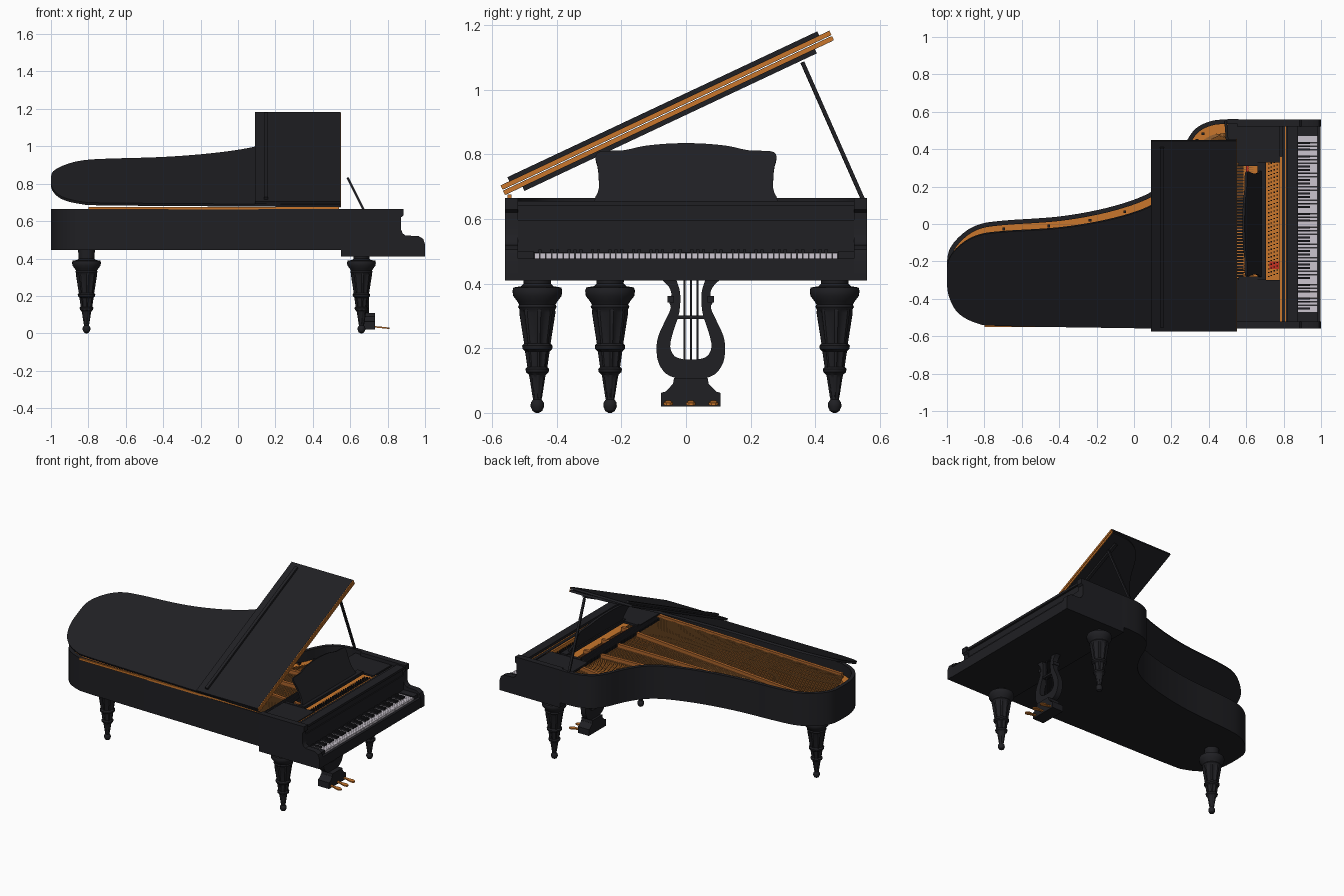
import bpy, bmesh, math
from mathutils import Vector, Matrix

if "Cube" in bpy.data.objects:
    bpy.data.objects.remove(bpy.data.objects["Cube"])

def material(name, r, g, b):
    m = bpy.data.materials.new(name)
    m.diffuse_color = (r, g, b, 1)
    m.use_nodes = True
    m.node_tree.nodes["Principled BSDF"].inputs["Base Color"].default_value = m.diffuse_color
    return m

BLACK = material("black_lacquer", 0.014, 0.014, 0.017)
GOLD = material("gold_wood", 0.58, 0.18, 0.025)
PLATE = material("plate_bronze", 0.42, 0.13, 0.025)
STRING = material("string_copper", 0.3, 0.12, 0.03)
RED = material("red_felt", 0.55, 0.03, 0.015)
IVORY = material("ivory", 0.6, 0.56, 0.62)

def finish(name, bm, mat, matrix=None):
    bmesh.ops.recalc_face_normals(bm, faces=bm.faces)
    bmesh.ops.triangulate(bm, faces=[f for f in bm.faces if len(f.verts) > 4])
    me = bpy.data.meshes.new(name)
    bm.to_mesh(me)
    bm.free()
    me.materials.append(mat)
    me.polygons.foreach_set("use_smooth", [True] * len(me.polygons))
    me.set_sharp_from_angle(angle=math.radians(32))
    ob = bpy.data.objects.new(name, me)
    bpy.context.collection.objects.link(ob)
    if matrix:
        ob.matrix_world = matrix
    return ob

def prism(name, pts, vec, mat, matrix=None):
    """Closed 3D polygon pushed along a vector."""
    bm = bmesh.new()
    f = bm.faces.new([bm.verts.new(p) for p in pts])
    ext = bmesh.ops.extrude_face_region(bm, geom=[f], use_keep_orig=True)
    bmesh.ops.translate(bm, vec=vec, verts=[v for v in ext["geom"] if isinstance(v, bmesh.types.BMVert)])
    return finish(name, bm, mat, matrix)

def boxes(name, spans, mat, matrix=None):
    """One object from (x0, x1, y0, y1, z0, z1) spans."""
    bm = bmesh.new()
    for x0, x1, y0, y1, z0, z1 in spans:
        m = Matrix.Translation(((x0 + x1) / 2, (y0 + y1) / 2, (z0 + z1) / 2))
        bmesh.ops.create_cube(bm, size=1, matrix=m @ Matrix.Diagonal((x1 - x0, y1 - y0, z1 - z0, 1)))
    return finish(name, bm, mat, matrix)

def bars(name, ends, w, h, mat):
    """Thin bars between pairs of points, w wide and h thick."""
    bm = bmesh.new()
    for p, q in ends:
        p, q = Vector(p), Vector(q)
        m = Matrix.Translation((p + q) / 2) @ (q - p).to_track_quat('X', 'Z').to_matrix().to_4x4()
        bmesh.ops.create_cube(bm, size=1, matrix=m @ Matrix.Diagonal(((q - p).length, w, h, 1)))
    return finish(name, bm, mat)

def smooth(pts, n=5):
    """Catmull-Rom curve through 2D points."""
    p = [Vector(a) for a in [pts[0], *pts, pts[-1]]]
    out = []
    for a, b, c, d in zip(p, p[1:], p[2:], p[3:]):
        for k in range(n):
            t = k / n
            out.append(0.5 * (2 * b + (c - a) * t + (2 * a - 5 * b + 4 * c - d) * t * t + (3 * b - a - 3 * c + d) * t ** 3))
    return out + [p[-1]]

def inset(path, d):
    out = []
    for i, p in enumerate(path):
        t = (path[min(i + 1, len(path) - 1)] - path[max(i - 1, 0)]).normalized()
        out.append(p + Vector((t.y, -t.x)) * d)
    return out

def flat(path, z):
    return [(p.x, p.y, z) for p in path]

# Case: curved rim, bottom and soundboard
outline = smooth([(0.56, -0.56), (0, -0.55), (-0.7, -0.537), (-0.84, -0.52), (-0.94, -0.46), (-0.99, -0.36),
                  (-1.0, -0.25), (-0.988, -0.14), (-0.92, -0.055), (-0.83, -0.003), (-0.7, 0.018), (-0.4, 0.04),
                  (-0.15, 0.085), (0.05, 0.15), (0.16, 0.225), (0.23, 0.33), (0.28, 0.44), (0.33, 0.51),
                  (0.41, 0.55), (0.5, 0.56), (0.56, 0.56)])
inner = inset(outline, 0.024)
prism("case_rim", flat(outline + inner[::-1], 0.445), (0, 0, 0.22), BLACK)
prism("case_bottom", flat(outline, 0.445), (0, 0, 0.02), BLACK)
prism("soundboard", flat(inner, 0.56), (0, 0, 0.015), GOLD)
edge = inset(outline, 0.075)
prism("plate_border", flat(inner + edge[::-1], 0.575), (0, 0, 0.02), GOLD)

# Key end: cheeks, key bed, fallboard and rails
cheek = [(0.55, 0.41), (1.0, 0.41), (1.0, 0.475), (0.99, 0.505), (0.965, 0.52), (0.895, 0.523), (0.88, 0.535),
         (0.872, 0.555), (0.872, 0.62), (0.885, 0.63), (0.885, 0.665), (0.55, 0.665)]
for side, y in (("bass", -0.56), ("treble", 0.52)):
    prism(side + "_cheek", [(x, y, z) for x, z in cheek], (0, 0.04, 0), BLACK)
boxes("key_bed", [(0.55, 0.98, -0.52, 0.52, 0.41, 0.46)], BLACK)
boxes("key_slip", [(0.98, 0.998, -0.52, 0.52, 0.41, 0.478)], BLACK)
boxes("key_blocks", [(0.87, 0.98, s * 0.4955 - 0.0245, s * 0.4955 + 0.0245, 0.46, 0.5) for s in (-1, 1)], BLACK)
boxes("fallboard", [(0.835, 0.872, -0.52, 0.52, 0.497, 0.597)], BLACK)
boxes("fallboard_rails", [(0.79, 0.865, -0.52, 0.52, 0.597, 0.64), (0.82, 0.878, -0.52, 0.52, 0.64, 0.655)], BLACK)
boxes("rail_trim", [(0.778, 0.79, -0.52, 0.36, 0.6, 0.636), (0.808, 0.813, -0.52, 0.52, 0.63, 0.6425)], GOLD)

# Keys
pitch = 0.94 / 52
boxes("white_keys", [(0.872, 0.98, -0.47 + i * pitch + 0.0008, -0.47 + (i + 1) * pitch - 0.0008, 0.46, 0.494)
                     for i in range(52)], IVORY)
boxes("black_keys", [(0.872, 0.94, -0.47 + (i + 1) * pitch - 0.005, -0.47 + (i + 1) * pitch + 0.005, 0.48, 0.506)
                     for i in range(51) if i % 7 in (0, 2, 3, 5, 6)], BLACK)

# Pin block, tuning pins, side shelves, dampers
boxes("pin_block", [(0.55, 0.78, -0.52, 0.52, 0.55, 0.6)], GOLD)
boxes("tuning_pins", [(x - 0.004, x + 0.004, y - 0.003, y + 0.003, 0.6, 0.622)
                      for r, x in enumerate((0.72, 0.735, 0.75, 0.765))
                      for y in [-0.28 + 0.02 * i + 0.005 * r for i in range(31)]], BLACK)
boxes("side_shelves", [(0.5, 0.78, 0.33, 0.536, 0.63, 0.642), (0.55, 0.78, -0.536, -0.3, 0.63, 0.642)], BLACK)
boxes("dampers", [(0.52, 0.585, -0.46 + 0.016 * i, -0.449 + 0.016 * i, 0.61, 0.635) for i in range(56)], BLACK)
boxes("damper_felt", [(0.6, 0.612, -0.3, 0.33, 0.6, 0.615), (0.725, 0.775, -0.24, -0.2, 0.6, 0.606)], RED)

# Strings, plate struts and bridge
hitch = [p for p in edge if p.y > -0.1 and p.x < 0.42]
def hitch_at(t):
    f = t * (len(hitch) - 1)
    i = min(int(f), len(hitch) - 2)
    return hitch[i].lerp(hitch[i + 1], f - i)
def treble(t, z):
    e = hitch_at(t)
    return (0.64, -0.25 + 0.76 * t, z), (e.x, e.y, z - 0.005)
def bass(t, z):
    return (0.64, -0.5 + 0.27 * t, z), (-0.86 - 0.06 * math.sin(t * 3.1), -0.44 + 0.32 * t, z)
bars("treble_strings", [treble(i / 69, 0.606) for i in range(70)], 0.004, 0.003, STRING)
bars("bass_strings", [bass(i / 24, 0.616) for i in range(25)], 0.005, 0.004, STRING)
bars("plate_struts", [treble(t, 0.615) for t in (0.02, 0.3, 0.55, 0.8)] + [bass(-0.03, 0.618)], 0.02, 0.03, PLATE)
bridge = [(*(p * 1), 0.588) for p in inset(outline, 0.15) if p.y > -0.15 and -0.85 < p.x < 0.35]
bars("bridge", list(zip(bridge, bridge[1:])), 0.022, 0.026, PLATE)
bars("hitch_felt", [((p.x, p.y, 0.6), (q.x, q.y, 0.6)) for p, q in zip(hitch[:14], hitch[1:14])], 0.012, 0.014, RED)
bars("plate_bolts", [((p.x, p.y, 0.59), (p.x, p.y, 0.606)) for p in inset(outline, 0.045)[50:90:4]], 0.014, 0.014, BLACK)

# Lid with folded front flap, tilted about the bass edge
tilt = (Matrix.Translation((0, -0.56, 0.674)) @ Matrix.Rotation(math.radians(25.2), 4, 'X')
        @ Matrix.Translation((0, 0.56, 0)))
lid_path = [p for p in outline if p.x <= 0.5]
lid_path = [Vector((0.548, -0.56))] + lid_path + [Vector((0.548, 0.56))]
prism("lid", flat(lid_path, 0), (0, 0, 0.015), BLACK, tilt)
boxes("lid_flap", [(0.09, 0.548, -0.56, 0.565, 0.018, 0.033)], BLACK, tilt)
boxes("lid_edges", [(0.548, 0.552, -0.56, 0.565, z, z + 0.013) for z in (0.001, 0.019)], GOLD, tilt)
boxes("lid_battens", [(0.14, 0.16, -0.53, 0.53, 0.033, 0.047), (0.47, 0.49, -0.5, 0.5, -0.014, 0)], BLACK, tilt)
boxes("lid_hinge", [(-0.8, 0.54, -0.552, -0.54, 0.662, 0.676)], GOLD)
bars("lid_prop", [((0.49, 0.55, 0.655), (0.505, 0.36, 1.085))], 0.014, 0.012, BLACK)

# Music desk, leaning back
half = [(0.285, 0.645), (0.28, 0.665), (0.27, 0.69), (0.272, 0.75), (0.28, 0.785), (0.272, 0.803), (0.24, 0.807),
        (0.19, 0.809), (0.13, 0.822), (0.06, 0.829), (0, 0.831)]
desk = smooth(half, 3)
desk = [(p.x, p.y) for p in desk] + [(-p.x, p.y) for p in desk[-2::-1]]
prism("music_desk", [(0.67 - 0.5 * (z - 0.65), y, z) for y, z in desk], (0.012, 0, 0.004), BLACK)
boxes("music_desk_ledge", [(0.66, 0.705, -0.3, 0.33, 0.632, 0.652)], BLACK)
boxes("music_desk_slides", [(0.56, 0.7, y, y + 0.02, 0.63, 0.645) for y in (-0.3, 0.31)], BLACK)

# Turned, fluted legs
profile = [(0.045, 0.445), (0.042, 0.4), (0.05, 0.392), (0.074, 0.388), (0.077, 0.378), (0.075, 0.362),
           (0.062, 0.345), (0.056, 0.335), (0.06, 0.328), (0.055, 0.32), (0.056, 0.31), (0.041, 0.215),
           (0.047, 0.208), (0.046, 0.198), (0.038, 0.19), (0.031, 0.142), (0.037, 0.136), (0.035, 0.126),
           (0.026, 0.118), (0.024, 0.108), (0.015, 0.05), (0.013, 0.042), (0.02, 0.032), (0.021, 0.02),
           (0.015, 0.006), (0.005, 0.0)]
fluted = {10, 11, 14, 15, 19, 20}
bm = bmesh.new()
N = 32
rings = [[bm.verts.new((r * s * math.cos(a), r * s * math.sin(a), z))
          for k in range(N) for a in [2 * math.pi * k / N]
          for s in [0.86 if i in fluted and k % 4 > 1 else 1]] for i, (r, z) in enumerate(profile)]
for a, b in zip(rings, rings[1:]):
    for k in range(N):
        bm.faces.new((a[k], a[(k + 1) % N], b[(k + 1) % N], b[k]))
bm.faces.new(rings[0])
bm.faces.new(rings[-1])
leg = finish("front_leg_bass", bm, BLACK)
leg.location = (0.66, -0.46, 0)
for name, loc in (("front_leg_treble", (0.66, 0.46, 0)), ("tail_leg", (-0.81, -0.235, 0))):
    ob = bpy.data.objects.new(name, leg.data)
    ob.location = loc
    bpy.context.collection.objects.link(ob)

# Pedal lyre
C = 0.015
outer = smooth([(0.035, 0.104), (0.075, 0.12), (0.1, 0.155), (0.106, 0.2), (0.1, 0.24), (0.077, 0.29), (0.062, 0.325),
                (0.068, 0.345), (0.06, 0.365), (0.068, 0.39), (0.09, 0.412)], 3)
hole = smooth([(0.045, 0.412), (0.033, 0.37), (0.036, 0.31), (0.055, 0.25), (0.064, 0.205), (0.05, 0.175), (0.02, 0.165)], 3)
side = outer + hole
lyre = [(0.665, C + p.x, p.y) for p in side] + [(0.665, C - p.x, p.y) for p in reversed(side)]
prism("lyre_frame", lyre, (0.036, 0, 0), BLACK)
boxes("lyre_crossbar", [(0.668, 0.698, C - 0.045, C + 0.045, 0.29, 0.302)], BLACK)
boxes("lyre_scrolls", [(0.66, 0.706, C + s * 0.062 - 0.01, C + s * 0.062 + 0.01, 0.342, 0.362) for s in (-1, 1)], BLACK)
bars("lyre_rods", [((0.683, C + d, 0.16), (0.683, C + d, 0.412)) for d in (-0.02, 0, 0.02)], 0.006, 0.006, BLACK)
box = [(0.092, 0.02), (0.092, 0.062), (0.078, 0.066), (0.055, 0.09), (0.052, 0.108)]
prism("pedal_box", [(0.65, C + y, z) for y, z in box] + [(0.65, C - y, z) for y, z in reversed(box)], (0.083, 0, 0), BLACK)

# Pedals
for i, name in enumerate(("left_pedal", "middle_pedal", "right_pedal")):
    y = C + (i - 1) * 0.07
    shape = smooth([(0.72, 0.008), (0.755, 0.008), (0.78, 0.014), (0.798, 0.014), (0.809, 0.006)], 3)
    prism(name, [(p.x, y + p.y, 0.032 - (p.x - 0.72) * 0.1) for p in shape]
          + [(p.x, y - p.y, 0.032 - (p.x - 0.72) * 0.1) for p in reversed(shape)], (0, 0, 0.008), GOLD)
